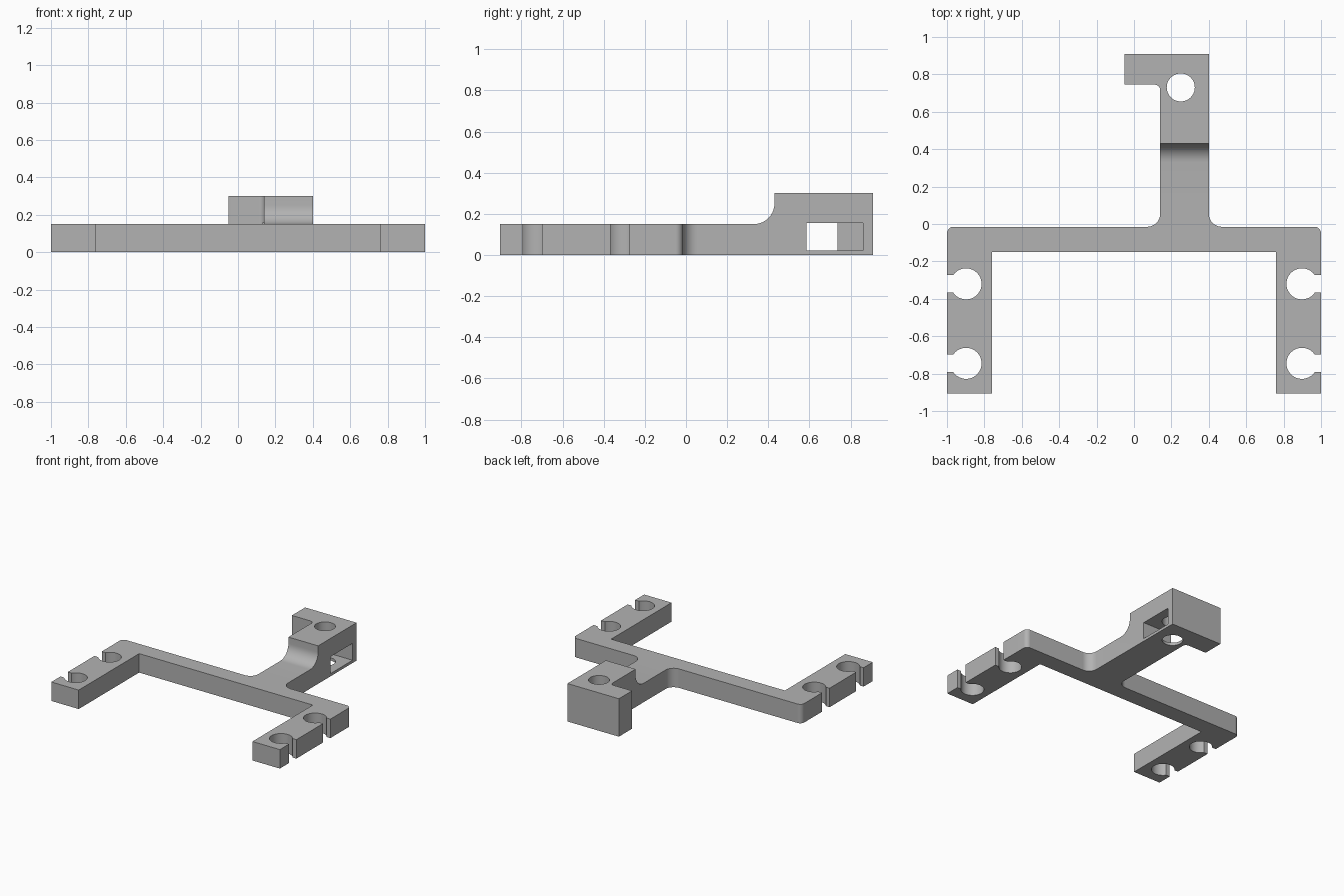
import bpy, bmesh, math
from mathutils import Vector, Matrix

cube = bpy.data.objects.get("Cube")
if cube:
    bpy.data.objects.remove(cube, do_unlink=True)

grey = bpy.data.materials.new("plain grey")
grey.use_nodes = True
grey.diffuse_color = (0.45, 0.45, 0.45, 1)
grey.node_tree.nodes["Principled BSDF"].inputs["Base Color"].default_value = grey.diffuse_color


def rounded(corners, steps=10):
    """Outline from (x, y, radius) corners, each radius replaced by an arc."""
    out = []
    for i, (x, y, r) in enumerate(corners):
        p = Vector((x, y))
        if r == 0:
            out.append(p)
            continue
        a = (Vector(corners[i - 1][:2]) - p).normalized()
        b = (Vector(corners[(i + 1) % len(corners)][:2]) - p).normalized()
        centre = p + (a + b) * r  # all rounded corners are square
        for k in range(steps + 1):
            t = k / steps * math.pi / 2
            out.append(centre - b * r * math.cos(t) - a * r * math.sin(t))
    return out


def prism(name, outline, low, high, axis="z"):
    """Extrude an outline along z (points are x, y) or along x (points are y, z)."""
    bm = bmesh.new()
    put = (lambda p: (p[0], p[1], low)) if axis == "z" else (lambda p: (low, p[0], p[1]))
    face = bm.faces.new([bm.verts.new(put(p)) for p in outline])
    extruded = bmesh.ops.extrude_face_region(bm, geom=[face])
    step = Vector((0, 0, high - low)) if axis == "z" else Vector((high - low, 0, 0))
    bmesh.ops.translate(bm, vec=step, verts=[g for g in extruded["geom"] if isinstance(g, bmesh.types.BMVert)])
    bmesh.ops.recalc_face_normals(bm, faces=bm.faces)
    mesh = bpy.data.meshes.new(name)
    bm.to_mesh(mesh)
    bm.free()
    mesh.materials.append(grey)
    obj = bpy.data.objects.new(name, mesh)
    bpy.context.collection.objects.link(obj)
    return obj


def cut(target, cutter):
    """Subtract the cutter, then remove it."""
    mod = target.modifiers.new("cut", "BOOLEAN")
    mod.operation, mod.solver, mod.object = "DIFFERENCE", "EXACT", cutter
    cutter.hide_render = True
    bpy.context.view_layer.objects.active = target
    bpy.ops.object.modifier_apply(modifier=mod.name)
    bpy.data.objects.remove(cutter, do_unlink=True)


def circle(x, y, r, start=0.0, end=2 * math.pi, n=48):
    return [(x + r * math.cos(start + (end - start) * k / n),
             y + r * math.sin(start + (end - start) * k / n)) for k in range(n)]


# Whole plan: forked legs, crossbar, stem and hooked tab
bracket = prism("bracket", rounded([
    (-1, -0.905, 0), (-0.76, -0.905, 0), (-0.76, -0.15, 0),
    (0.76, -0.15, 0), (0.76, -0.905, 0), (1, -0.905, 0),
    (1, -0.015, 0.035), (0.4, -0.015, 0.07), (0.4, 0.91, 0),
    (-0.05, 0.91, 0), (-0.05, 0.745, 0), (0.14, 0.745, 0.03),
    (0.14, -0.015, 0.07), (-1, -0.015, 0.035)]), 0, 0.3)

# Lower the frame, leaving a raised block with a coved step
cut(bracket, prism("step_cutter", rounded([
    (-1.2, 0.15, 0), (0.43, 0.15, 0.1), (0.43, 0.5, 0), (-1.2, 0.5, 0)]), -1.2, 1.2, "x"))

# Clip holes with side mouths on both legs
half, radius = 0.046, 0.083
gap = math.asin(half / radius)
for side in (-1, 1):
    for y in (-0.32, -0.745):
        keyhole = circle(0.898, y, radius, gap, 2 * math.pi - gap)
        tip = 0.898 + radius * math.cos(gap)
        keyhole += [(tip, y - half), (1.1, y - half), (1.1, y + half)]
        cut(bracket, prism("clip_cutter", [(side * px, py) for px, py in keyhole], -0.1, 0.4))

# Side pocket through the stem, stopped by the tab
cut(bracket, prism("pocket_cutter", [(0.585, 0.022), (0.86, 0.022), (0.86, 0.155), (0.585, 0.155)],
                   0.13, 0.5, "x"))

# Vertical screw hole
cut(bracket, prism("hole_cutter", circle(0.25, 0.73, 0.075), -0.1, 0.4))

# Smooth the arcs and keep the edges crisp
bpy.ops.object.select_all(action="DESELECT")
bracket.select_set(True)
bpy.context.view_layer.objects.active = bracket
bpy.ops.object.shade_smooth_by_angle(angle=math.radians(30))
